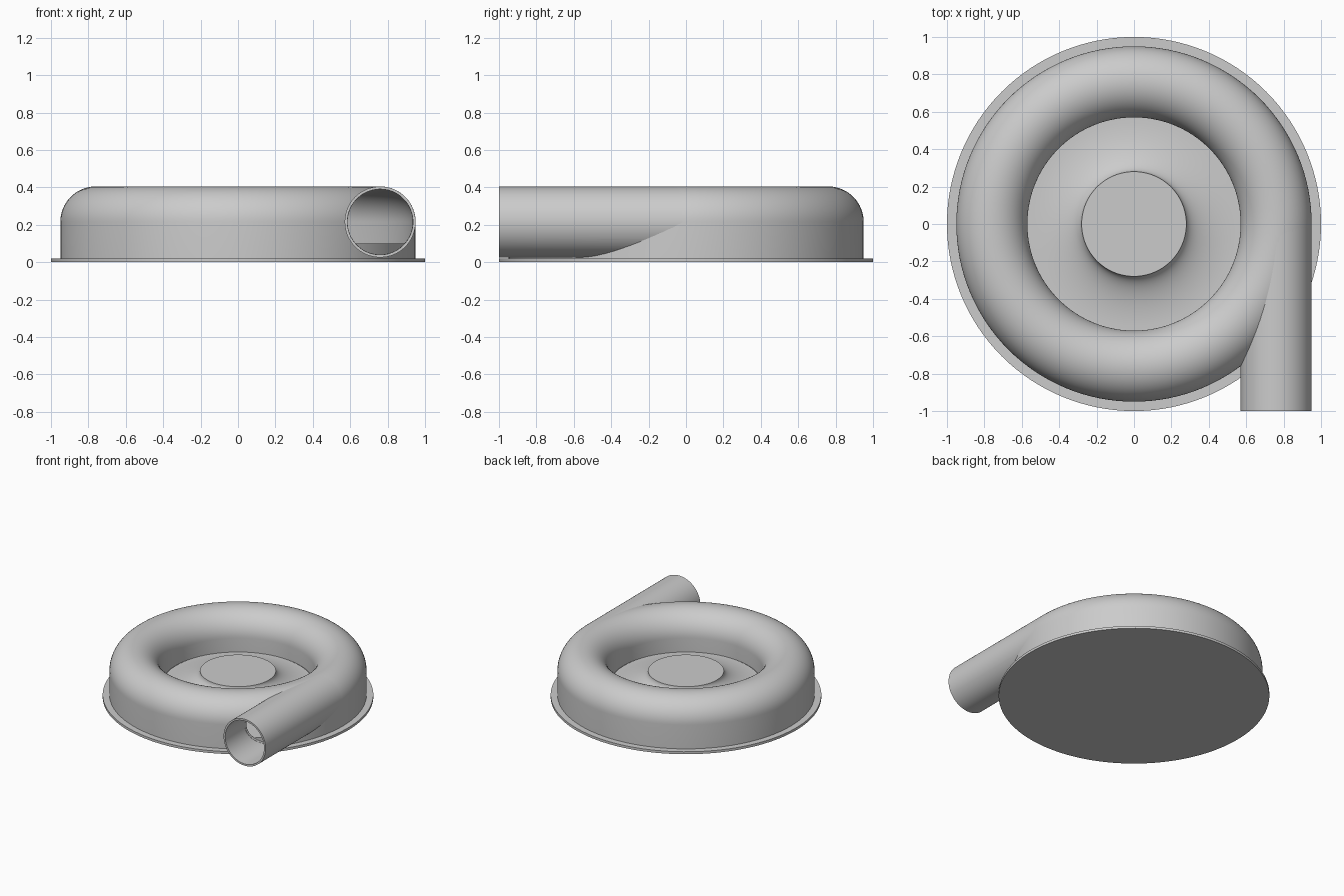
import bpy, bmesh, math
from mathutils import Matrix

cube = bpy.data.objects.get("Cube")
if cube:
    bpy.data.objects.remove(cube, do_unlink=True)

grey = bpy.data.materials.new("plain grey")
grey.use_nodes = True
COLOUR = (0.6, 0.6, 0.6, 1)
grey.diffuse_color = COLOUR
grey.node_tree.nodes["Principled BSDF"].inputs["Base Color"].default_value = COLOUR

SEG = 128
RING, MID_Z = 0.76, 0.215      # scroll centre line
OUTER, BORE = 0.19, 0.175      # tube radii
PLATE, FLOOR = 0.02, 0.1       # flange top and inner floor heights


def arc(cx, cz, rx, rz, start, end, n=24):
    angles = [math.radians(start + (end - start) * i / n) for i in range(n + 1)]
    return [(cx + rx * math.cos(a), cz + rz * math.sin(a)) for a in angles]


def finish(name, bm):
    bmesh.ops.remove_doubles(bm, verts=bm.verts, dist=1e-5)
    bmesh.ops.recalc_face_normals(bm, faces=bm.faces)
    mesh = bpy.data.meshes.new(name)
    bm.to_mesh(mesh)
    bm.free()
    mesh.materials.append(grey)
    obj = bpy.data.objects.new(name, mesh)
    bpy.context.collection.objects.link(obj)
    return obj


def revolve(name, profile, closed=False):
    """Spin a radius/height profile about the z axis."""
    bm = bmesh.new()
    verts = [bm.verts.new((r, 0, z)) for r, z in profile]
    edges = [bm.edges.new(pair) for pair in zip(verts, verts[1:])]
    if closed:
        edges.append(bm.edges.new((verts[-1], verts[0])))
    bmesh.ops.spin(bm, geom=verts + edges, cent=(0, 0, 0), axis=(0, 0, 1),
                   angle=math.tau, steps=SEG, use_duplicate=False)
    return finish(name, bm)


def along_pipe(obj, front, back):
    """Lay a unit-depth shape, z from 0 to 1, along the outlet."""
    obj.data.transform(Matrix.Translation((RING, front, MID_Z))
                       @ Matrix.Rotation(-math.pi / 2, 4, 'X')
                       @ Matrix.Diagonal((1, 1, back - front, 1)))


def cut(obj, cutter):
    mod = obj.modifiers.new("cut", 'BOOLEAN')
    mod.operation, mod.solver, mod.object = 'DIFFERENCE', 'EXACT', cutter
    bpy.context.view_layer.update()
    graph = bpy.context.evaluated_depsgraph_get()
    mesh = bpy.data.meshes.new_from_object(obj.evaluated_get(graph))
    obj.modifiers.clear()
    obj.data = mesh


# Flange plate
plate = revolve("base_plate", [(0, 0), (1, 0), (1, PLATE), (0, PLATE)])

# Raised floor with flared central hub
hub = revolve("hub_floor", [(0, PLATE), (0.936, PLATE), (0.936, FLOOR), (0.562, FLOOR)]
              + arc(0.562, MID_Z, 0.282, MID_Z - FLOOR - 0.005, 270, 180)
              + [(0, MID_Z)])

# Hollow scroll housing
shell = [(RING + OUTER, PLATE)] + arc(RING, MID_Z, OUTER, OUTER, 0, 180, 32)
shell += [(RING - OUTER, FLOOR), (RING - BORE, FLOOR)]
shell += arc(RING, MID_Z, BORE, BORE, 180, 0, 32) + [(RING + BORE, PLATE)]
housing = revolve("scroll_housing", shell, closed=True)

# Tangential outlet pipe
pipe = revolve("outlet_pipe", [(OUTER - 0.0005, 0), (OUTER - 0.0005, 1),
                               (BORE, 1), (BORE, 0)], closed=True)
along_pipe(pipe, -1, -0.02)

# Cutters that open the pipe into the scroll
bore = revolve("bore_cutter", [(0, 0), (BORE - 0.001, 0), (BORE - 0.001, 1), (0, 1)])
along_pipe(bore, -1.1, -0.01)
cavity = revolve("cavity_cutter", [(RING + BORE + 0.002, 0.01)]
                 + arc(RING, MID_Z, BORE + 0.002, BORE + 0.002, 0, 180, 32)
                 + [(RING - BORE - 0.002, 0.01)], closed=True)
cut(housing, bore)
cut(pipe, cavity)
for helper in (bore, cavity):
    bpy.data.objects.remove(helper, do_unlink=True)

# Smooth curved walls, keep rims sharp
for part in (plate, hub, housing, pipe):
    bpy.ops.object.select_all(action='DESELECT')
    part.select_set(True)
    bpy.context.view_layer.objects.active = part
    bpy.ops.object.shade_smooth_by_angle(angle=math.radians(30))
